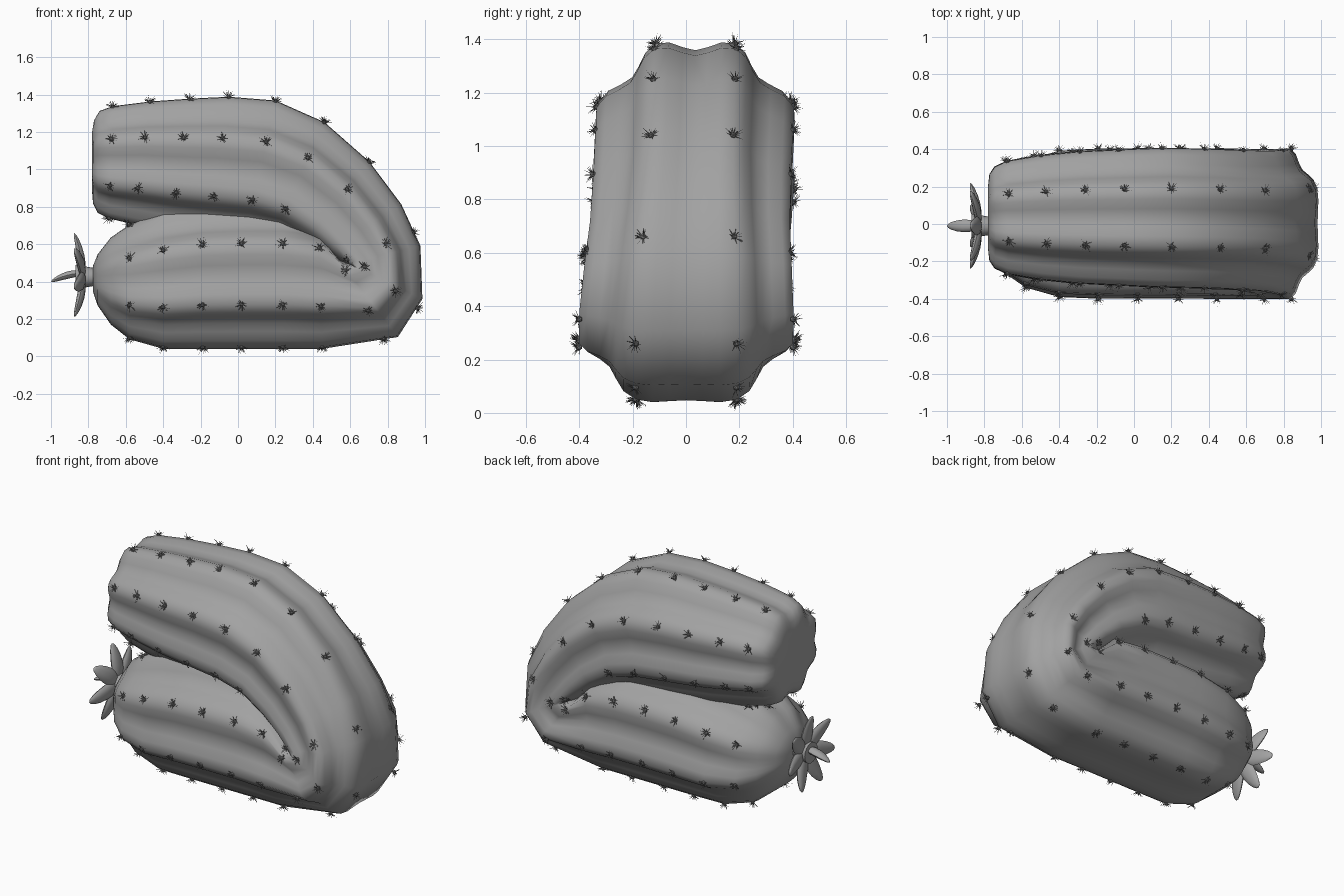
import bpy
import bmesh
import random
from math import sin, cos, pi
from mathutils import Vector, Matrix

random.seed(4)
cube = bpy.data.objects.get("Cube")
if cube:
    bpy.data.objects.remove(cube)


def material(name, grey):
    mat = bpy.data.materials.new(name)
    mat.use_nodes = True
    colour = (grey, grey, grey, 1)
    mat.diffuse_color = colour
    mat.node_tree.nodes["Principled BSDF"].inputs["Base Color"].default_value = colour
    return mat


def finish(bm, name, mat, angle=None):
    bmesh.ops.recalc_face_normals(bm, faces=bm.faces)
    mesh = bpy.data.meshes.new(name)
    bm.to_mesh(mesh)
    bm.free()
    mesh.materials.append(mat)
    obj = bpy.data.objects.new(name, mesh)
    bpy.context.collection.objects.link(obj)
    if angle:
        bpy.ops.object.select_all(action='DESELECT')
        obj.select_set(True)
        bpy.context.view_layer.objects.active = obj
        bpy.ops.object.shade_smooth_by_angle(angle=angle)


grey = material("plant grey", 0.36)
dark = material("spine grey", 0.2)

# Cross-sections along the folded stem:
# outer rib x, z, inner rib x, z, half width
lower_tip = [(-.775, .35, -.775, .48, .07), (-.75, .28, -.75, .54, .17), (-.68, .18, -.68, .63, .26)]
lower_arm = [
    (-.58, .1, -.58, .7, .33), (-.4, .05, -.4, .78, .38),
    (-.19, .05, -.19, .82, .39), (.02, .05, .02, .83, .39),
    (.24, .05, .24, .83, .39), (.45, .05, .43, .8, .39),
]
bend = [
    (.85, .11, .46, .62, .39), (.98, .31, .5, .54, .39),
    (.97, .59, .46, .47, .38), (.87, .81, .38, .5, .37), (.7, 1.04, .3, .54, .37),
]
upper_arm = [
    (.46, 1.25, .17, .6, .37), (.2, 1.365, .03, .62, .37),
    (-.05, 1.385, -.16, .64, .36), (-.26, 1.375, -.36, .67, .35),
    (-.47, 1.36, -.56, .71, .33), (-.67, 1.335, -.69, .74, .3),
]
upper_end = [(-.74, 1.31, -.75, .77, .27), (-.77, 1.26, -.775, .82, .23), (-.78, 1.2, -.78, .88, .17)]
# Spine rows around the bend sit between its cross-sections
bend_rows = [(.78, .095, .49, .61, .39), (.96, .26, .56, .57, .39), (.935, .66, .44, .46, .37)]

RIB = pi / 8


def stem_point(section, a):
    ox, oz, ix, iz, width = section
    outer, inner = Vector((ox, 0, oz)), Vector((ix, 0, iz))
    centre = (outer + inner) / 2
    centre.y = .035 * min(1, max(0, (centre.z - .4) / .6))
    # the lower arm has a flat, broad underside and a smooth tip
    low = min(1, max(0, (.8 - centre.z) / .35))
    under = max(0, cos(a))
    depth = .07 * (1 - low * (1 - min(1, (width / .36) ** 2)))
    groove = (1 - depth * (1 + cos(8 * a)) * (1 - .5 * low * under ** 4)) / cos(RIB)
    spread = 1 + low * (.2 * under ** 2 - .1 * max(0, -cos(a)))
    offset = (outer - inner) / 2 * cos(a) * groove
    offset.y = width * sin(a) * groove * spread
    return centre + offset, offset


# Ribbed stem
SEGMENTS = 48
bm = bmesh.new()
rings = []
for section in lower_tip + lower_arm + bend + upper_arm + upper_end:
    rings.append([bm.verts.new(stem_point(section, 2 * pi * k / SEGMENTS)[0]) for k in range(SEGMENTS)])
for r0, r1 in zip(rings, rings[1:]):
    for k in range(SEGMENTS):
        n = (k + 1) % SEGMENTS
        bm.faces.new((r0[k], r0[n], r1[n], r1[k]))
for ring in (rings[0], rings[-1]):
    bm.faces.new(ring)
finish(bm, "ribbed_stem", grey, 1.2)


# Spine clusters along every rib
def add_spine(bm, base, direction, length, radius):
    rot = direction.to_track_quat('Z', 'Y').to_matrix()
    foot = [bm.verts.new(base + rot @ Vector((radius * cos(t), radius * sin(t), 0)))
            for t in (0, 2 * pi / 3, 4 * pi / 3)]
    tip = bm.verts.new(base + direction * length)
    for k in range(3):
        bm.faces.new((foot[k], foot[(k + 1) % 3], tip))


bm = bmesh.new()
for section in lower_arm + bend_rows + bend[-1:] + upper_arm:
    for rib in range(8):
        angle = RIB * (2 * rib + 1)
        # no clusters inside the crease of the fold
        if section in bend and cos(angle) < 0:
            continue
        point, out = stem_point(section, angle)
        out.normalize()
        rot = out.to_track_quat('Z', 'Y').to_matrix()
        bmesh.ops.create_icosphere(bm, subdivisions=1, radius=.013, matrix=Matrix.Translation(point))
        for k in range(14):
            turn = 2 * pi * k / 14 + random.uniform(-.2, .2)
            lean = random.uniform(.6, 1.5)
            d = rot @ Vector((sin(lean) * cos(turn), sin(lean) * sin(turn), cos(lean)))
            add_spine(bm, point, d, random.uniform(.033, .047), .003)
finish(bm, "spines", dark)

# Flower on the rounded end
HEART = Vector((-.83, -.01, .425))
FLIP = Matrix.Scale(-1, 4, Vector((1, 0, 0)))


def add_petal(bm, length, width, matrix):
    """Leaf-shaped petal growing along local z and curling away from local x."""
    made = bmesh.ops.create_uvsphere(bm, u_segments=10, v_segments=8, radius=1)["verts"]
    for v in made:
        t = (v.co.z + 1) / 2
        taper = 1.1 - .3 * t
        v.co = matrix @ FLIP @ Vector((v.co.x * .022 * taper + .045 * t * t, v.co.y * width * taper, t * length))


bm = bmesh.new()
for k in range(7):
    add_petal(bm, .235, .053, Matrix.Translation(HEART) @ Matrix.Rotation(2 * pi * k / 7, 4, 'X'))
add_petal(bm, .17, .035, Matrix.Translation(HEART + Vector((0, 0, .02))) @ Matrix.Rotation(-pi / 2, 4, 'Y'))
finish(bm, "flower_petals", grey, .9)

bm = bmesh.new()
bmesh.ops.create_cone(bm, cap_ends=True, segments=16, radius1=.045, radius2=.065, depth=.12,
                      matrix=Matrix.Translation(HEART + Vector((.02, 0, 0))) @ Matrix.Rotation(-pi / 2, 4, 'Y'))
finish(bm, "flower_base", grey, .6)
